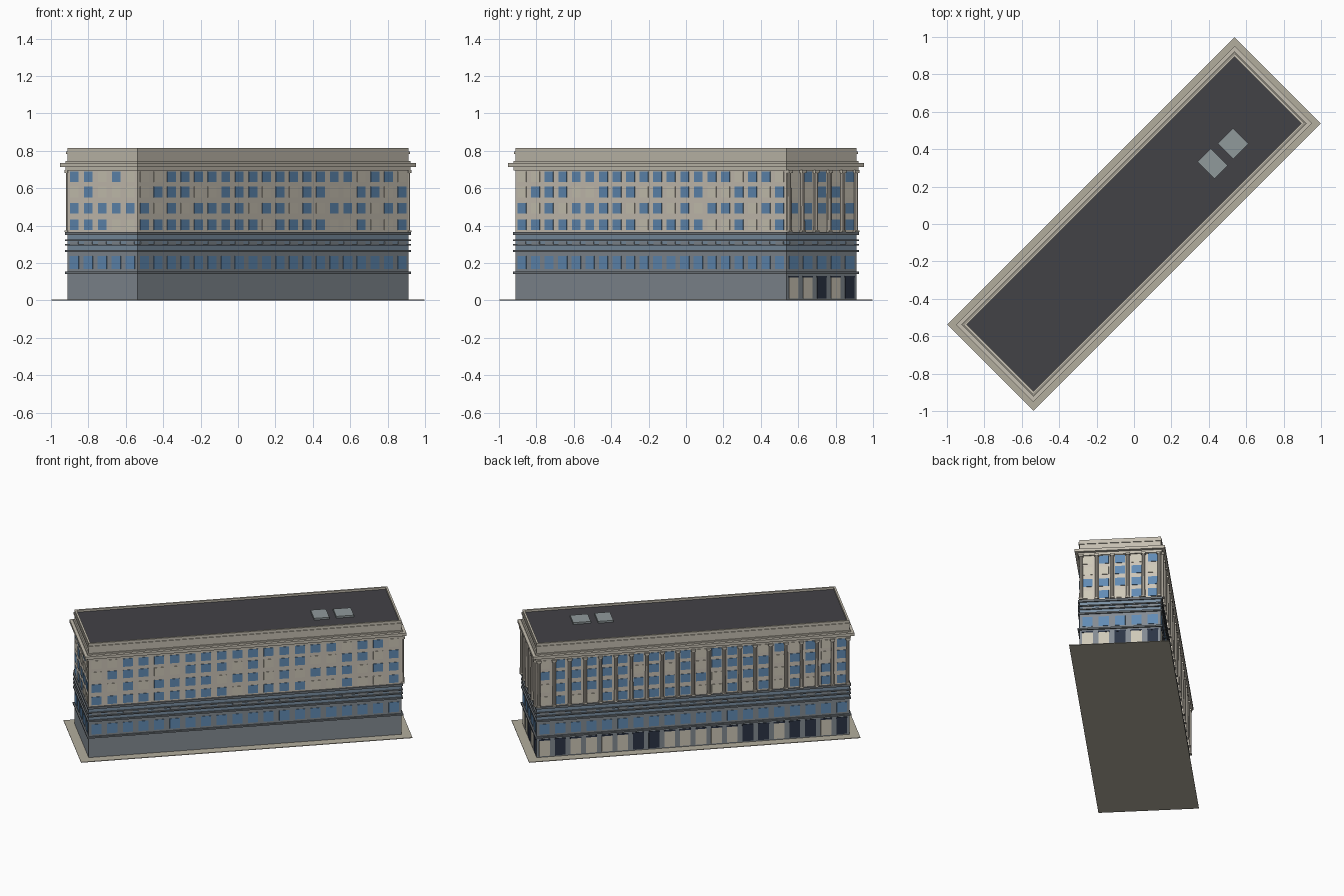
import bpy, bmesh, math, random
from mathutils import Matrix, Vector

if "Cube" in bpy.data.objects:
    bpy.data.objects.remove(bpy.data.objects["Cube"])

random.seed(4)
A, B = 1.025, 0.2645                 # half length and half width of the walls
TURN = Matrix.Rotation(math.radians(45), 4, 'Z')


def material(name, r, g, b):
    m = bpy.data.materials.new(name)
    m.diffuse_color = (r, g, b, 1)
    m.use_nodes = True
    m.node_tree.nodes["Principled BSDF"].inputs["Base Color"].default_value = m.diffuse_color
    return m


CREAM = material("cream_stone", 0.60, 0.55, 0.47)
TRIM = material("trim_stone", 0.56, 0.52, 0.44)
GREY = material("grey_stone", 0.23, 0.26, 0.29)
LEDGE = material("ledge_grey", 0.16, 0.18, 0.20)
BAND = material("blue_grey_band", 0.20, 0.28, 0.37)
GLASS = material("window_blue", 0.12, 0.26, 0.46)
BLIND = material("blind_cream", 0.62, 0.58, 0.48)
DARK = material("dark_door", 0.025, 0.035, 0.06)
ROOF = material("roof_dark", 0.055, 0.054, 0.062)
PAVE = material("paving", 0.45, 0.42, 0.34)
SKY = material("skylight_grey", 0.28, 0.32, 0.33)


class Part:
    """Collects boxes and columns in building axes, then turns them 45 degrees."""

    def __init__(self, name, mat):
        self.name, self.mat, self.bm = name, mat, bmesh.new()

    def box(self, x0, x1, y0, y1, z0, z1):
        m = Matrix.Translation(((x0 + x1) / 2, (y0 + y1) / 2, (z0 + z1) / 2)) \
            @ Matrix.Diagonal((x1 - x0, y1 - y0, z1 - z0, 1))
        bmesh.ops.create_cube(self.bm, size=1, matrix=m)

    def slab(self, d, z0, z1):
        self.box(-A - d, A + d, -B - d, B + d, z0, z1)

    def panel(self, side, t, w, z0, z1, depth):
        # thin box on one wall; t runs along the wall
        axis, s = side
        if axis == 'y':
            e = sorted((s * (B - 0.004), s * (B + depth)))
            self.box(t - w / 2, t + w / 2, e[0], e[1], z0, z1)
        else:
            e = sorted((s * (A - 0.004), s * (A + depth)))
            self.box(e[0], e[1], t - w / 2, t + w / 2, z0, z1)

    def column(self, side, t, r, z0, z1, off):
        axis, s = side
        p = (t, s * (B + off)) if axis == 'y' else (s * (A + off), t)
        bmesh.ops.create_cone(self.bm, cap_ends=True, segments=10, radius1=r, radius2=r * 0.88,
                              depth=z1 - z0, matrix=Matrix.Translation((p[0], p[1], (z0 + z1) / 2)))

    def ring(self, d, inner, z0, z1):
        # hollow rectangular rim
        a, b, ai, bi = A + d, B + d, A + inner, B + inner
        for s in (-1, 1):
            x = sorted((s * ai, s * a))
            y = sorted((s * bi, s * b))
            self.box(x[0], x[1], -b, b, z0, z1)
            self.box(-ai, ai, y[0], y[1], z0, z1)

    def done(self):
        self.bm.transform(TURN)
        me = bpy.data.meshes.new(self.name)
        self.bm.to_mesh(me)
        self.bm.free()
        me.materials.append(self.mat)
        ob = bpy.data.objects.new(self.name, me)
        bpy.context.collection.objects.link(ob)
        return ob


def slabs(name, mat, rows):
    p = Part(name, mat)
    for d, z0, z1 in rows:
        p.slab(d, z0, z1)
    p.done()


# stacked storeys and ledges
slabs("paving", PAVE, [(0.061, 0, 0.004)])
slabs("lower_walls", GREY, [(0, 0.004, 0.262)])
slabs("middle_band", BAND, [(0, 0.262, 0.36)])
slabs("upper_walls", CREAM, [(0, 0.36, 0.70)])
slabs("ledges", LEDGE, [(0.010, 0.143, 0.154), (0.009, 0.260, 0.271), (0.009, 0.293, 0.301),
                        (0.009, 0.318, 0.326), (0.009, 0.350, 0.365)])
slabs("cornice", TRIM, [(0.008, 0.695, 0.715), (0.028, 0.715, 0.735), (0.008, 0.735, 0.745)])

# parapet, flat roof and skylights
parapet = Part("parapet", TRIM)
parapet.ring(0, -0.013, 0.74, 0.815)
parapet.ring(0.005, -0.002, 0.783, 0.797)
parapet.done()
roof = Part("roof", ROOF)
roof.slab(-0.012, 0.74, 0.801)
roof.done()
skylights = Part("skylights", SKY)
for u, v, w, h in ((0.679, -0.071, 0.115, 0.117), (0.525, -0.069, 0.10, 0.13)):
    skylights.box(u - w / 2, u + w / 2, v - h / 2, v + h / 2, 0.80, 0.814)
skylights.done()

# windows on all four walls, some with closed blinds
windows = Part("windows", GLASS)
blinds = Part("blind_windows", BLIND)
strips = Part("vent_strips", GREY)
SIDES = [('y', 1), ('y', -1), ('x', 1), ('x', -1)]


def bays(side):
    half, n = (A, 20) if side[0] == 'y' else (B, 5)
    return [-half + (i + 0.5) * 2 * half / n for i in range(n)]


for side in SIDES:
    for t in bays(side):
        windows.panel(side, t, 0.066, 0.168, 0.238, 0.003)
        strips.panel(side, t, 0.06, 0.303, 0.316, 0.004)
        for z in (0.376, 0.464, 0.552, 0.633):
            p = windows if random.random() < 0.75 else blinds
            p.panel(side, t, 0.064, z, z + 0.057, 0.003)
for p in (windows, blinds, strips):
    p.done()

# street doors on the two colonnaded walls
dark = Part("dark_doors", DARK)
pale = Part("pale_doors", BLIND)
headers = Part("door_headers", DARK)
for side, pattern in ((('x', 1), "ppdpd"), (('y', 1), "dpddpddpppppddppppdp"[:20])):
    for t, kind in zip(bays(side), pattern):
        (dark if kind == 'd' else pale).panel(side, t, 0.07, 0.012, 0.122, 0.003)
        headers.panel(side, t, 0.074, 0.122, 0.132, 0.004)
for p in (dark, pale, headers):
    p.done()

# colonnade: shafts with square bases and capitals
shafts = Part("column_shafts", CREAM)
blocks = Part("column_capitals_and_bases", TRIM)
for side, half, n in ((('x', 1), B, 5), (('y', 1), A, 20)):
    for i in range(n + 1):
        t = (half - 0.012) * (2 * i / n - 1)
        shafts.column(side, t, 0.012, 0.365, 0.692, 0.008)
        blocks.panel(side, t, 0.03, 0.683, 0.697, 0.021)
        blocks.panel(side, t, 0.028, 0.365, 0.375, 0.020)
ob = shafts.done()
blocks.done()
for o in bpy.data.objects:
    o.select_set(o == ob)
bpy.context.view_layer.objects.active = ob
bpy.ops.object.shade_smooth_by_angle()
